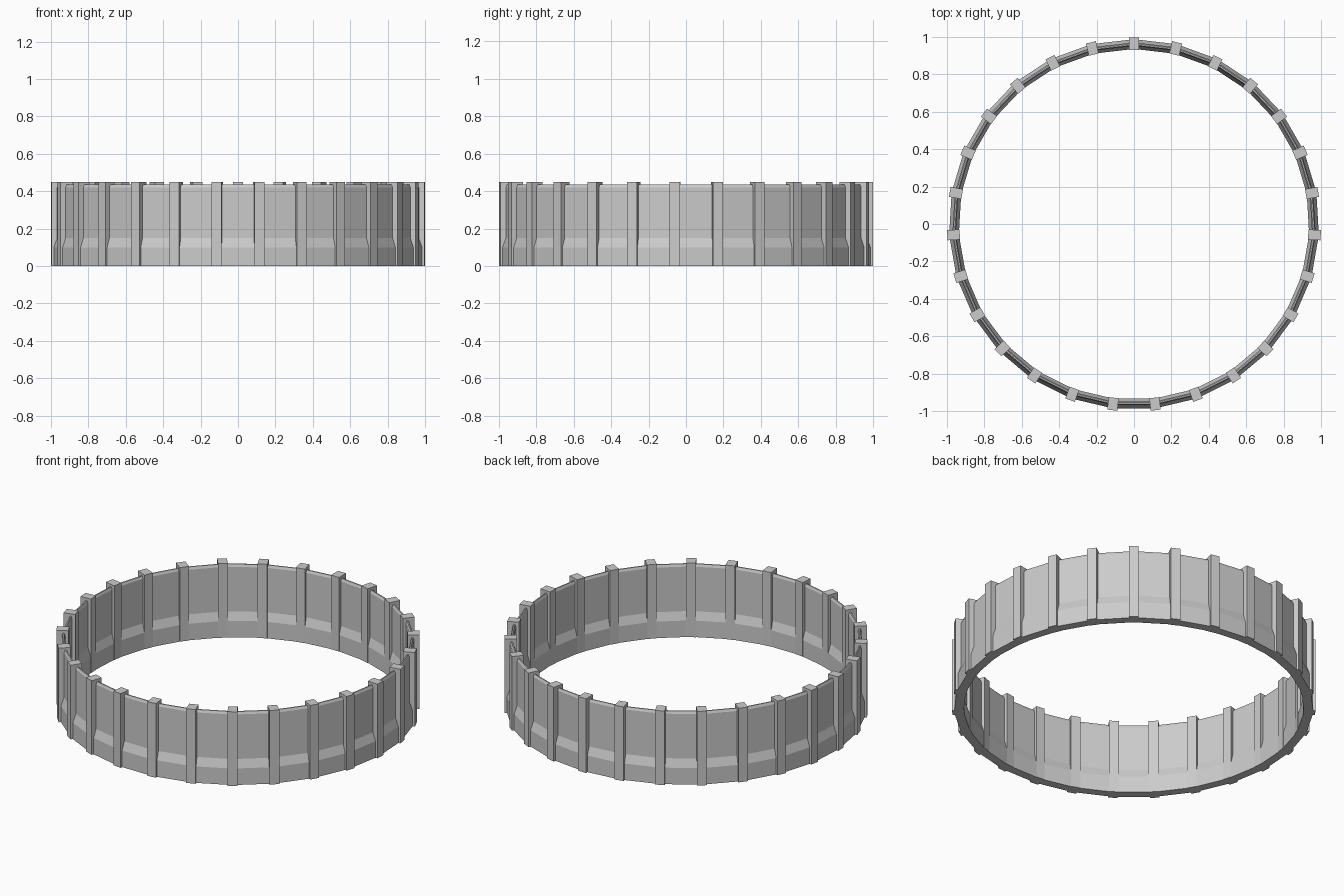
import bpy, bmesh
from math import sin, cos, pi

if "Cube" in bpy.data.objects:
    bpy.data.objects.remove(bpy.data.objects["Cube"])

N = 27                 # posts and wall facets
STEP = 2 * pi / N
OY = -0.002            # centres the odd-sided ring


def at(r, t, a, z):
    """Point at radius r, tangential offset t, angle a clockwise from +y."""
    return (r * sin(a) + t * cos(a), r * cos(a) - t * sin(a) + OY, z)


def finish(bm, name):
    bmesh.ops.recalc_face_normals(bm, faces=bm.faces)
    me = bpy.data.meshes.new(name)
    bm.to_mesh(me)
    bm.free()
    ob = bpy.data.objects.new(name, me)
    bpy.context.collection.objects.link(ob)
    return ob


# Faceted wall: wide foot, sloped shoulder, thin upper wall, bevelled rim
profile = [(0.990, 0), (0.990, 0.10), (0.973, 0.15), (0.973, 0.42), (0.967, 0.435),
           (0.960, 0.435), (0.954, 0.42), (0.954, 0.15), (0.938, 0.10), (0.938, 0)]
bm = bmesh.new()
rings = [[bm.verts.new(at(r, 0, i * STEP, z)) for r, z in profile] for i in range(N)]
for i in range(N):
    a, b = rings[i], rings[(i + 1) % N]
    for j in range(len(profile)):
        k = (j + 1) % len(profile)
        bm.faces.new((a[j], a[k], b[k], b[j]))
finish(bm, "ring_wall")

# Upright posts at every corner of the wall
bm = bmesh.new()
W, R0, R1, H = 0.027, 0.933, 1.0, 0.45
for i in range(N):
    a = i * STEP
    corners = [(R0, -W), (R0, W), (R1, W), (R1, -W)]
    lo = [bm.verts.new(at(r, t, a, 0)) for r, t in corners]
    hi = [bm.verts.new(at(r, t, a, H)) for r, t in corners]
    bm.faces.new(lo)
    bm.faces.new(hi)
    for j in range(4):
        k = (j + 1) % 4
        bm.faces.new((lo[j], lo[k], hi[k], hi[j]))
finish(bm, "ring_posts")
